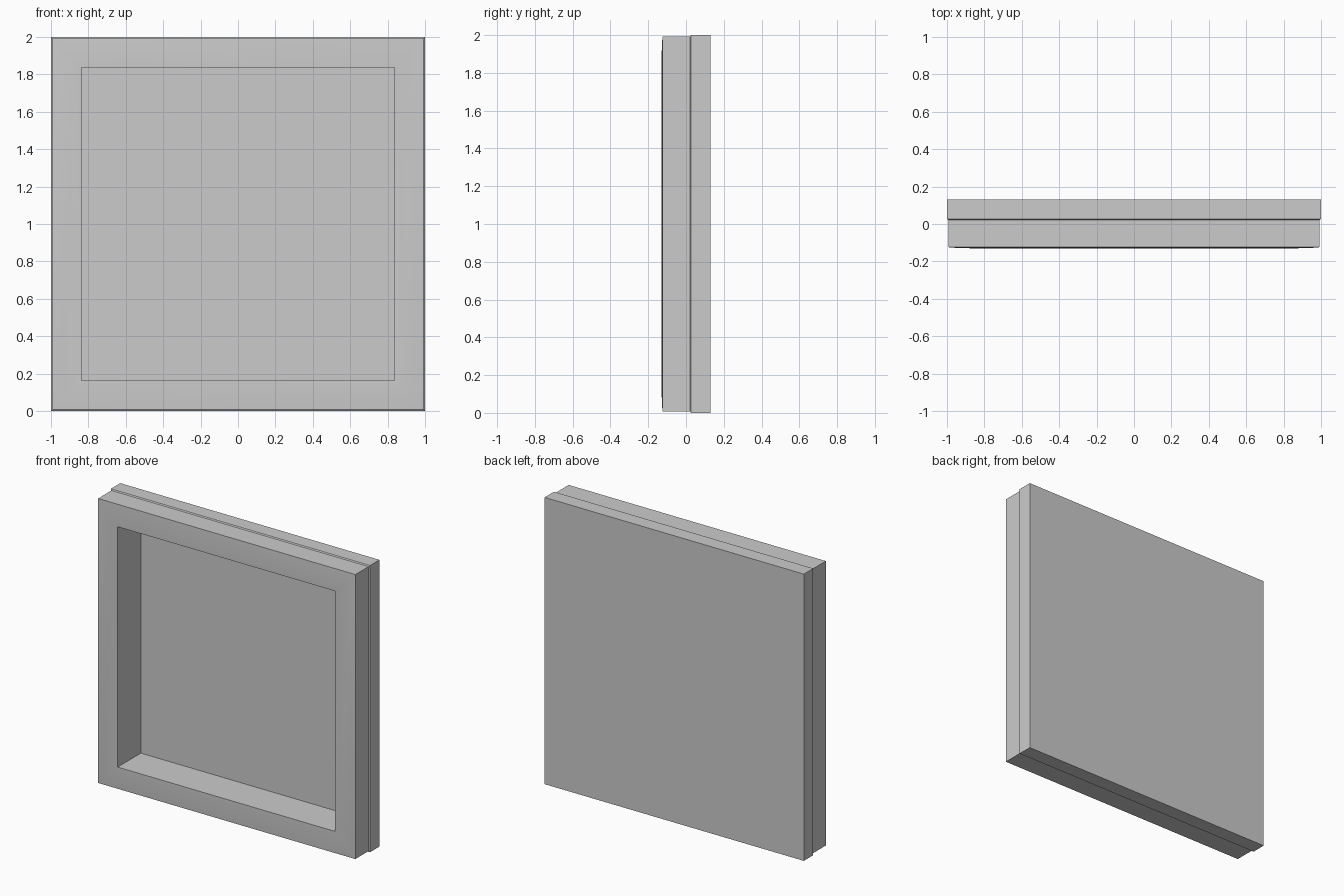
import bpy, bmesh, math

if "Cube" in bpy.data.objects:
    bpy.data.objects.remove(bpy.data.objects["Cube"])

CZ = 1.0  # height of the panel centre


def square_loft(name, profile, closed=False, caps=()):
    """Sweep a (half width, depth y) profile around a square, with mitred corners."""
    bm = bmesh.new()
    rings = [[bm.verts.new((sx * h, y, CZ + sz * h))
              for sx, sz in ((-1, -1), (1, -1), (1, 1), (-1, 1))]
             for h, y in profile]
    count = len(rings)
    for i in range(count if closed else count - 1):
        a, b = rings[i], rings[(i + 1) % count]
        for k in range(4):
            n = (k + 1) % 4
            bm.faces.new((a[k], a[n], b[n], b[k]))
    for c in caps:
        bm.faces.new(rings[c])
    bmesh.ops.recalc_face_normals(bm, faces=bm.faces)
    mesh = bpy.data.meshes.new(name)
    bm.to_mesh(mesh)
    bm.free()
    ob = bpy.data.objects.new(name, mesh)
    bpy.context.collection.objects.link(ob)
    bpy.ops.object.select_all(action='DESELECT')
    ob.select_set(True)
    bpy.context.view_layer.objects.active = ob
    bpy.ops.object.shade_smooth_by_angle(angle=math.radians(30))
    return ob


# Whole tray: recess floor, recess walls, gently crowned front rim,
# outer side, small step, wider rear band and flat back
square_loft("framed_panel", [
    (0.838, 0.126),
    (0.838, -0.129),
    (0.87, -0.130),
    (0.96, -0.127),
    (0.992, -0.124),
    (0.992, 0.022),
    (1.0, 0.027),
    (1.0, 0.130),
], caps=(0, -1))
